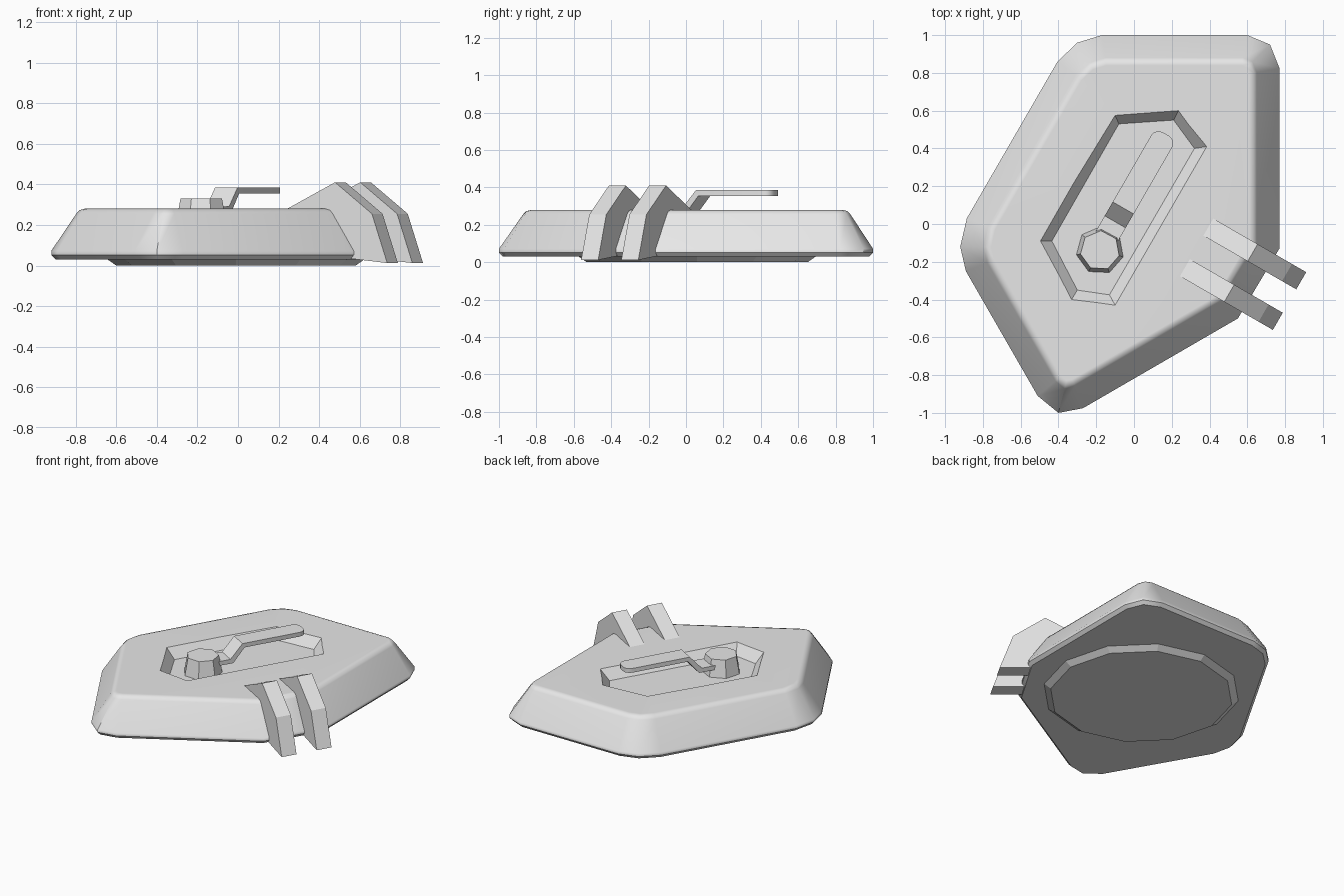
import bpy
import bmesh
import math
from mathutils import Vector

cube = bpy.data.objects.get("Cube")
if cube:
    bpy.data.objects.remove(cube, do_unlink=True)

grey = bpy.data.materials.new("light_grey")
grey.use_nodes = True
grey.diffuse_color = (0.8, 0.8, 0.8, 1)
grey.node_tree.nodes["Principled BSDF"].inputs["Base Color"].default_value = (0.8, 0.8, 0.8, 1)


def finish(name, bm, smooth=None):
    bmesh.ops.recalc_face_normals(bm, faces=bm.faces)
    mesh = bpy.data.meshes.new(name)
    bm.to_mesh(mesh)
    bm.free()
    mesh.materials.append(grey)
    obj = bpy.data.objects.new(name, mesh)
    bpy.context.collection.objects.link(obj)
    bpy.ops.object.select_all(action='DESELECT')
    obj.select_set(True)
    bpy.context.view_layer.objects.active = obj
    if smooth:
        bpy.ops.object.shade_smooth_by_angle(angle=math.radians(smooth))
    return obj


def loft(rings):
    """Closed solid through rings of equal length, capped at both ends."""
    bm = bmesh.new()
    loops = [[bm.verts.new(p) for p in ring] for ring in rings]
    for a, b in zip(loops, loops[1:]):
        for i in range(len(a)):
            j = (i + 1) % len(a)
            bm.faces.new((a[i], a[j], b[j], b[i]))
    bm.faces.new(loops[0][::-1])
    bm.faces.new(loops[-1])
    return bm


def ring_at(points, z):
    return [(x, y, z) for x, y in points]


def inset(points, d):
    """Mitred inward offset of a counter-clockwise outline."""
    pts = [Vector(p) for p in points]
    out = []
    for i, p in enumerate(pts):
        e1 = (p - pts[i - 1]).normalized()
        e2 = (pts[(i + 1) % len(pts)] - p).normalized()
        n1, n2 = Vector((-e1.y, e1.x)), Vector((-e2.y, e2.x))
        out.append(p + (n1 + n2) * d / (1 + n1.dot(n2)))
    return out


def circle(cx, cy, r, sides, start=0):
    return [(cx + r * math.cos(start + math.tau * i / sides),
             cy + r * math.sin(start + math.tau * i / sides)) for i in range(sides)]


def prism(profile, angle, lo, hi):
    """Side profile (along, z) running at a plan angle, lo..hi to its left."""
    a = Vector((math.cos(angle), math.sin(angle), 0))
    n = Vector((-a.y, a.x, 0))
    return loft([[a * s + n * w + Vector((0, 0, z)) for s, z in profile]
                 for w in (lo, hi)])


# Sloped hatch plate with softened rim
outline = [(0.77, -0.13), (0.77, 0.825), (0.72, 0.95), (0.60, 1.0), (-0.17, 1.0),
           (-0.30, 0.96), (-0.405, 0.86), (-0.885, 0.03), (-0.92, -0.12),
           (-0.89, -0.25), (-0.51, -0.91), (-0.40, -1.0), (-0.27, -0.975), (0.55, -0.50)]
steps = [(0.02, 0.03), (0, 0.052), (0, 0.072), (0.12, 0.255), (0.135, 0.272), (0.16, 0.28)]
plate = finish("hatch_plate", loft([ring_at(inset(outline, d), z) for d, z in steps]))

# Tapered recess cut into the top
recess_top = [(-0.10, 0.575), (-0.495, -0.09), (-0.33, -0.40),
              (-0.10, -0.43), (0.385, 0.41), (0.235, 0.60)]
recess_floor = [(-0.08, 0.53), (-0.435, -0.09), (-0.30, -0.35),
                (-0.13, -0.375), (0.32, 0.40), (0.21, 0.55)]
above = [Vector(t) * 2 - Vector(f) for t, f in zip(recess_top, recess_floor)]
cutter = finish("recess_cutter", loft([ring_at(recess_floor, 0.21), ring_at(above, 0.35)]))
cutter.hide_render = True
bpy.context.view_layer.objects.active = plate
plate.select_set(True)
cut = plate.modifiers.new("recess", 'BOOLEAN')
cut.operation = 'DIFFERENCE'
cut.solver = 'EXACT'
cut.object = cutter
bpy.ops.object.modifier_apply(modifier=cut.name)
bpy.data.objects.remove(cutter, do_unlink=True)
bpy.ops.object.shade_smooth_by_angle(angle=math.radians(40))
weighted = plate.modifiers.new("weighted_normals", 'WEIGHTED_NORMAL')
weighted.keep_sharp = True

# Round plug under the plate
finish("bottom_plug", loft([ring_at(circle(-0.01, 0.06, 0.59, 12), 0),
                            ring_at(circle(-0.01, 0.06, 0.64, 12), 0.035)]))

# Pivot knob in the recess
finish("pivot_knob", loft([ring_at(circle(-0.18, -0.14, r, 7, math.radians(36)), z)
                           for r, z in ((0.128, 0.205), (0.105, 0.33))]))

# Cranked handle with rounded tip
tip = 0.497
handle_profile = [(-0.21, 0.29), (-0.04, 0.29), (0.045, 0.385), (tip, 0.385),
                  (tip, 0.355), (0.06, 0.355), (-0.02, 0.26), (-0.21, 0.26)]
bm = prism(handle_profile, math.radians(60), 0.028, 0.156)
axis = Vector((math.cos(math.radians(60)), math.sin(math.radians(60)), 0))
tip_edges = [e for e in bm.edges
             if all(v.co.dot(axis) > tip - 0.01 for v in e.verts)
             and abs(e.verts[0].co.z - e.verts[1].co.z) > 0.02]
bmesh.ops.bevel(bm, geom=tip_edges, offset=0.045, segments=3, profile=0.5, affect='EDGES')
finish("handle", bm, 35)

# Pair of hinge arms over the chamfered corner
hinge_profile = [(0.345, 0.278), (0.62, 0.41), (0.83, 0.255),
                 (0.917, 0.012), (0.70, 0.035), (0.40, 0.22)]
for name, lo in (("hinge_arm_back", 0.13), ("hinge_arm_front", -0.118)):
    finish(name, prism(hinge_profile, math.radians(-30), lo, lo + 0.105))
